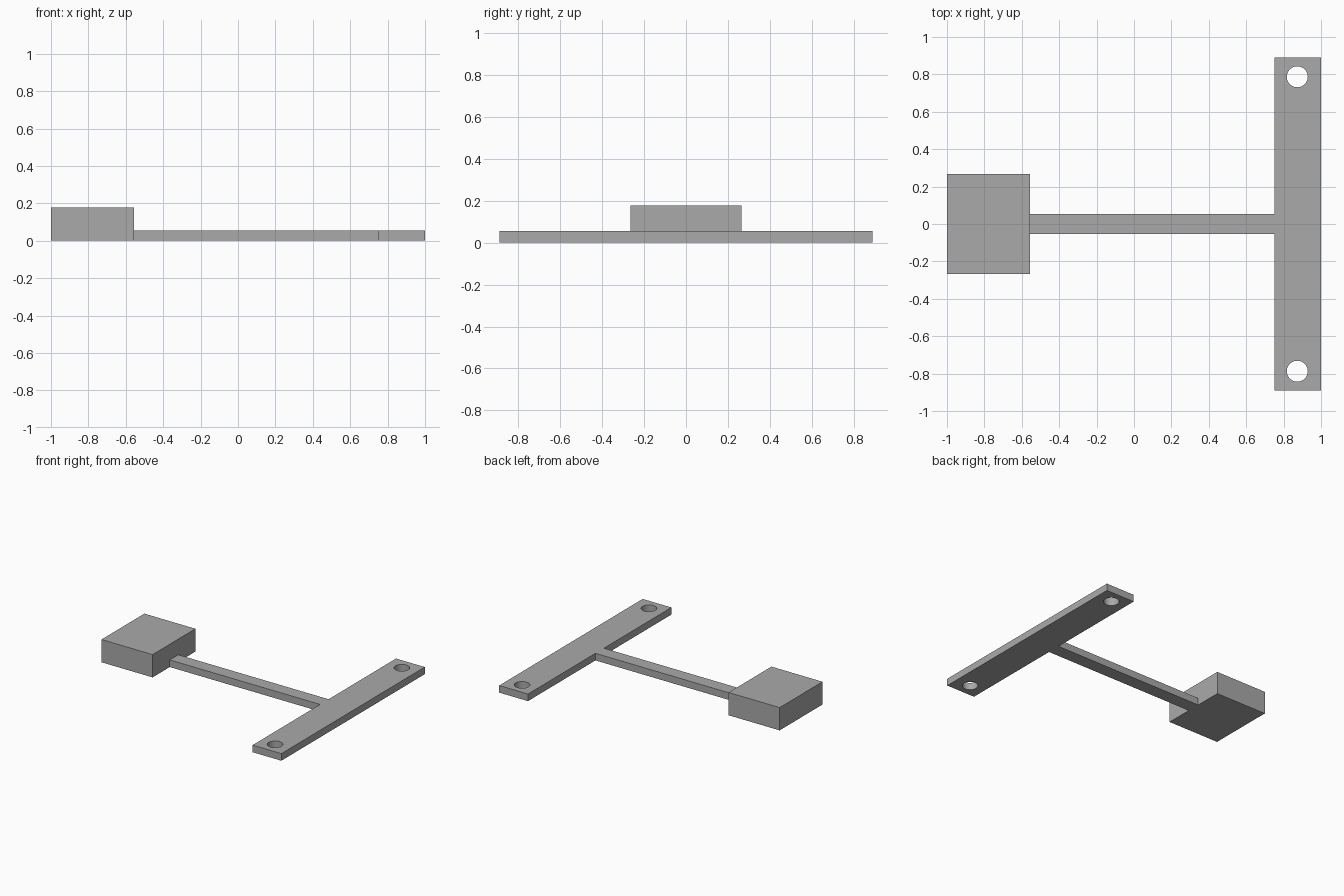
import bpy, bmesh
from math import cos, sin, tau

cube = bpy.data.objects.get("Cube")
if cube:
    bpy.data.objects.remove(cube, do_unlink=True)

grey = bpy.data.materials.new("plain_grey")
colour = (0.4, 0.4, 0.4, 1)
grey.diffuse_color = colour
grey.use_nodes = True
grey.node_tree.nodes["Principled BSDF"].inputs["Base Color"].default_value = colour


def prism(name, loops, height):
    """Fill an outline with optional holes and raise it from the ground."""
    bm = bmesh.new()
    edges = []
    for loop in loops:
        verts = [bm.verts.new((x, y, 0)) for x, y in loop]
        edges += [bm.edges.new((a, b)) for a, b in zip(verts, verts[1:] + verts[:1])]
    bmesh.ops.triangle_fill(bm, edges=edges, use_beauty=True)
    top = bmesh.ops.extrude_face_region(bm, geom=bm.faces[:], use_keep_orig=True)
    raised = [v for v in top["geom"] if isinstance(v, bmesh.types.BMVert)]
    bmesh.ops.translate(bm, verts=raised, vec=(0, 0, height))
    bmesh.ops.recalc_face_normals(bm, faces=bm.faces)
    mesh = bpy.data.meshes.new(name)
    bm.to_mesh(mesh)
    bm.free()
    mesh.materials.append(grey)
    obj = bpy.data.objects.new(name, mesh)
    bpy.context.collection.objects.link(obj)
    bpy.context.view_layer.objects.active = obj
    bpy.ops.object.select_all(action="DESELECT")
    obj.select_set(True)
    bpy.ops.object.shade_smooth_by_angle()


def circle(x, y, radius, sides=48):
    return [(x + radius * cos(tau * i / sides), y + radius * sin(tau * i / sides))
            for i in range(sides)]


# T-shaped plate: thin arm and crossbar in one piece, with a bolt hole at each end
block_edge, bar_edge = -0.556, 0.75
half = [(block_edge, 0.053), (bar_edge, 0.053), (bar_edge, 0.89), (1, 0.89)]
outline = half + [(x, -y) for x, y in reversed(half)]
holes = [circle(0.873, side * 0.787, 0.056) for side in (-1, 1)]
prism("t_plate", [outline] + holes, 0.056)

# Solid block at the free end of the arm
prism("end_block", [[(-1, -0.266), (block_edge, -0.266), (block_edge, 0.266), (-1, 0.266)]], 0.179)
